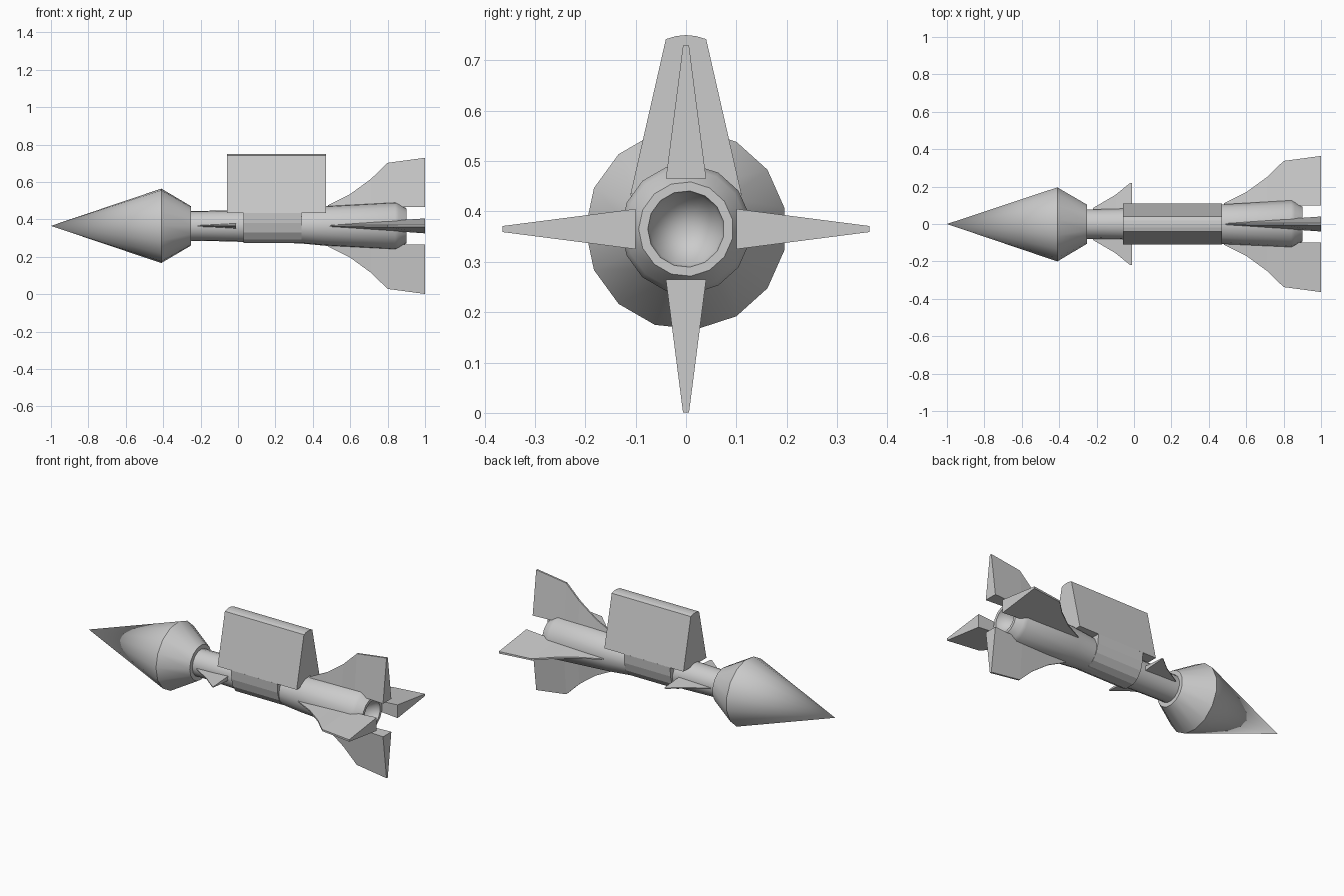
import bpy, bmesh, math

if "Cube" in bpy.data.objects:
    bpy.data.objects.remove(bpy.data.objects["Cube"])

CZ = 0.365     # height of the body axis
SIDES = 15


def finish(name, bm, smooth=False):
    bmesh.ops.remove_doubles(bm, verts=bm.verts, dist=1e-5)
    bmesh.ops.recalc_face_normals(bm, faces=bm.faces)
    mesh = bpy.data.meshes.new(name)
    bm.to_mesh(mesh)
    bm.free()
    ob = bpy.data.objects.new(name, mesh)
    bpy.context.collection.objects.link(ob)
    if smooth:
        bpy.ops.object.select_all(action='DESELECT')
        ob.select_set(True)
        bpy.context.view_layer.objects.active = ob
        bpy.ops.object.shade_smooth_by_angle(angle=math.radians(30))
    return ob


def lathe(name, profile):
    """Turn (x, radius) points around the body axis."""
    bm = bmesh.new()
    rings = []
    for x, r in profile:
        if r == 0:
            rings.append([bm.verts.new((x, 0, CZ))] * SIDES)
            continue
        ring = []
        for i in range(SIDES):
            a = math.pi + math.tau * i / SIDES
            ring.append(bm.verts.new((x, r * math.cos(a), CZ + r * math.sin(a))))
        rings.append(ring)
    for r0, r1 in zip(rings, rings[1:]):
        for i in range(SIDES):
            j = (i + 1) % SIDES
            bm.faces.new(list(dict.fromkeys((r0[i], r0[j], r1[j], r1[i]))))
    return finish(name, bm, True)


def prism(name, section, x0, x1):
    """Extrude a (y, z) section along x."""
    bm = bmesh.new()
    face = bm.faces.new([bm.verts.new((x0, y, z)) for y, z in section])
    geo = bmesh.ops.extrude_face_region(bm, geom=[face])["geom"]
    bmesh.ops.translate(bm, vec=(x1 - x0, 0, 0),
                        verts=[g for g in geo if isinstance(g, bmesh.types.BMVert)])
    return finish(name, bm)


def fin(name, outer, root, angle):
    """Wedge fin from (x, radius, half thickness) points, outer and root edges paired."""
    bm = bmesh.new()
    c, s = math.cos(angle), math.sin(angle)

    def row(points, side):
        return [bm.verts.new((x, r * c - side * t * s, CZ + r * s + side * t * c))
                for x, r, t in points]
    oa, ob, ra, rb = row(outer, 1), row(outer, -1), row(root, 1), row(root, -1)
    for p, q in ((oa, ra), (ra, rb), (rb, ob), (ob, oa)):
        for i in range(len(p) - 1):
            bm.faces.new((p[i], p[i + 1], q[i + 1], q[i]))
    for k in (0, -1):
        bm.faces.new((oa[k], ra[k], rb[k], ob[k]))
    return finish(name, bm)


# Pointed nose and slim neck
lathe("nose_cone", [(-1, 0), (-0.41, 0.2), (-0.25, 0.105), (-0.25, 0)])
lathe("neck", [(-0.26, 0), (-0.26, 0.08), (-0.2, 0.08), (0.02, 0.086), (0.04, 0.086), (0.04, 0)])

# Rear body with hollow nozzle
lathe("rear_body", [(0.02, 0), (0.02, 0.083), (0.34, 0.095), (0.47, 0.107), (0.84, 0.129),
                    (0.86, 0.12), (0.90, 0.094), (0.90, 0.076), (0.88, 0.071), (0.80, 0)])

# Upright block and the saddle that joins it to the body
prism("top_block", [(-0.11, 0.435), (0.11, 0.435), (0.04, 0.742), (0.02, 0.748),
                    (0, 0.75), (-0.02, 0.748), (-0.04, 0.742)], -0.06, 0.47)
half = [(0.11, 0.436), (0.106, 0.38), (0.092, 0.33), (0.065, 0.293), (0.03, 0.274)]
prism("saddle", half + [(-y, z) for y, z in reversed(half)], 0.03, 0.34)

# Four tail fins
outer = [(0.48, 0.11, 0.003), (0.60, 0.17, 0.004), (0.71, 0.25, 0.005),
         (0.80, 0.337, 0.005), (1.0, 0.364, 0.006)]
root = [(0.48, 0.10, 0.003), (0.60, 0.10, 0.012), (0.71, 0.10, 0.02),
        (0.80, 0.10, 0.026), (1.0, 0.10, 0.04)]
for i in range(4):
    fin(f"tail_fin_{i + 1}", outer, root, i * math.pi / 2)

# Two small forward fins
for side, a in (("right", 0), ("left", math.pi)):
    fin("front_fin_" + side,
        [(-0.22, 0.085, 0.003), (-0.10, 0.155, 0.003), (-0.02, 0.22, 0.003), (-0.01, 0.22, 0.003)],
        [(-0.22, 0.07, 0.003), (-0.10, 0.07, 0.009), (-0.02, 0.07, 0.014), (-0.01, 0.07, 0.014)], a)
